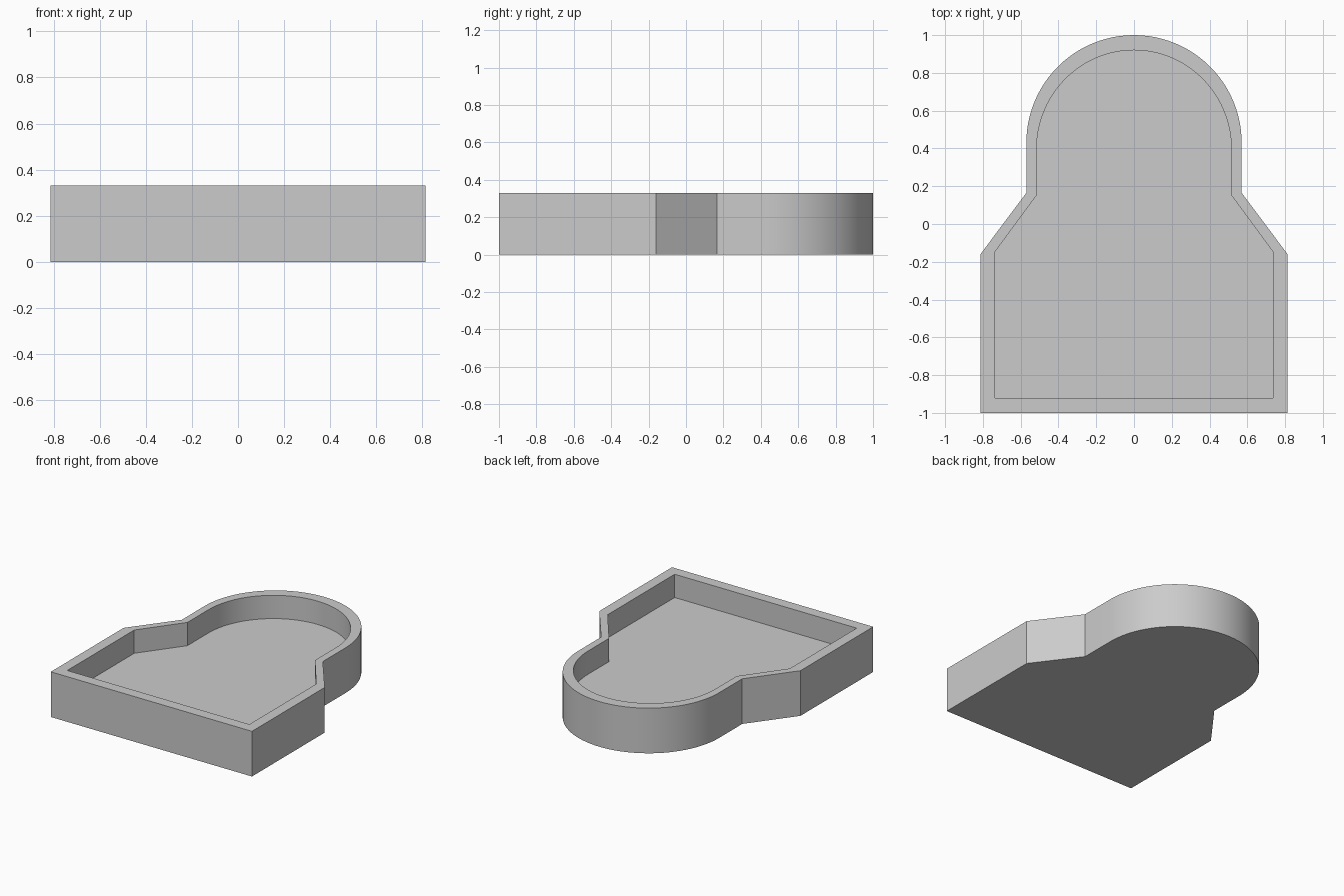
import bpy
import bmesh
from math import cos, sin, pi, radians

HEIGHT = 0.33
FLOOR = 0.16
ARC_STEPS = 48

cube = bpy.data.objects.get("Cube")
if cube:
    bpy.data.objects.remove(cube, do_unlink=True)

grey = bpy.data.materials.new("light grey")
grey.use_nodes = True
colour = (0.6, 0.6, 0.6, 1.0)
grey.diffuse_color = colour
grey.node_tree.nodes["Principled BSDF"].inputs["Base Color"].default_value = colour


def outline(sx=1.0, sy=1.0):
    """Square base, sloped shoulders and a round head, counter-clockwise."""
    right = [(0.813, -1.0), (0.813, -0.16), (0.57, 0.165)]
    arc = [(0.57 * cos(pi * i / ARC_STEPS), 0.43 + 0.57 * sin(pi * i / ARC_STEPS))
           for i in range(ARC_STEPS + 1)]
    left = [(-x, y) for x, y in reversed(right)]
    return [(x * sx, y * sy) for x, y in right + arc + left]


bm = bmesh.new()


def ring(points, z):
    return [bm.verts.new((x, y, z)) for x, y in points]


def bridge(a, b):
    for i in range(len(a)):
        j = (i + 1) % len(a)
        bm.faces.new((a[i], a[j], b[j], b[i]))


# Outer wall, rim, inner wall and floor of the tray
outer = outline()
inner = outline(0.905, 0.92)
rings = [ring(outer, 0), ring(outer, HEIGHT), ring(inner, HEIGHT), ring(inner, FLOOR)]
for low, high in zip(rings, rings[1:]):
    bridge(low, high)
bm.faces.new(list(reversed(rings[0])))
bm.faces.new(rings[-1])

mesh = bpy.data.meshes.new("tray")
bm.to_mesh(mesh)
bm.free()
mesh.materials.append(grey)
tray = bpy.data.objects.new("tray", mesh)
bpy.context.collection.objects.link(tray)

# Smooth round head with sharp corners
bpy.ops.object.select_all(action="DESELECT")
tray.select_set(True)
bpy.context.view_layer.objects.active = tray
bpy.ops.object.shade_smooth_by_angle(angle=radians(30))
